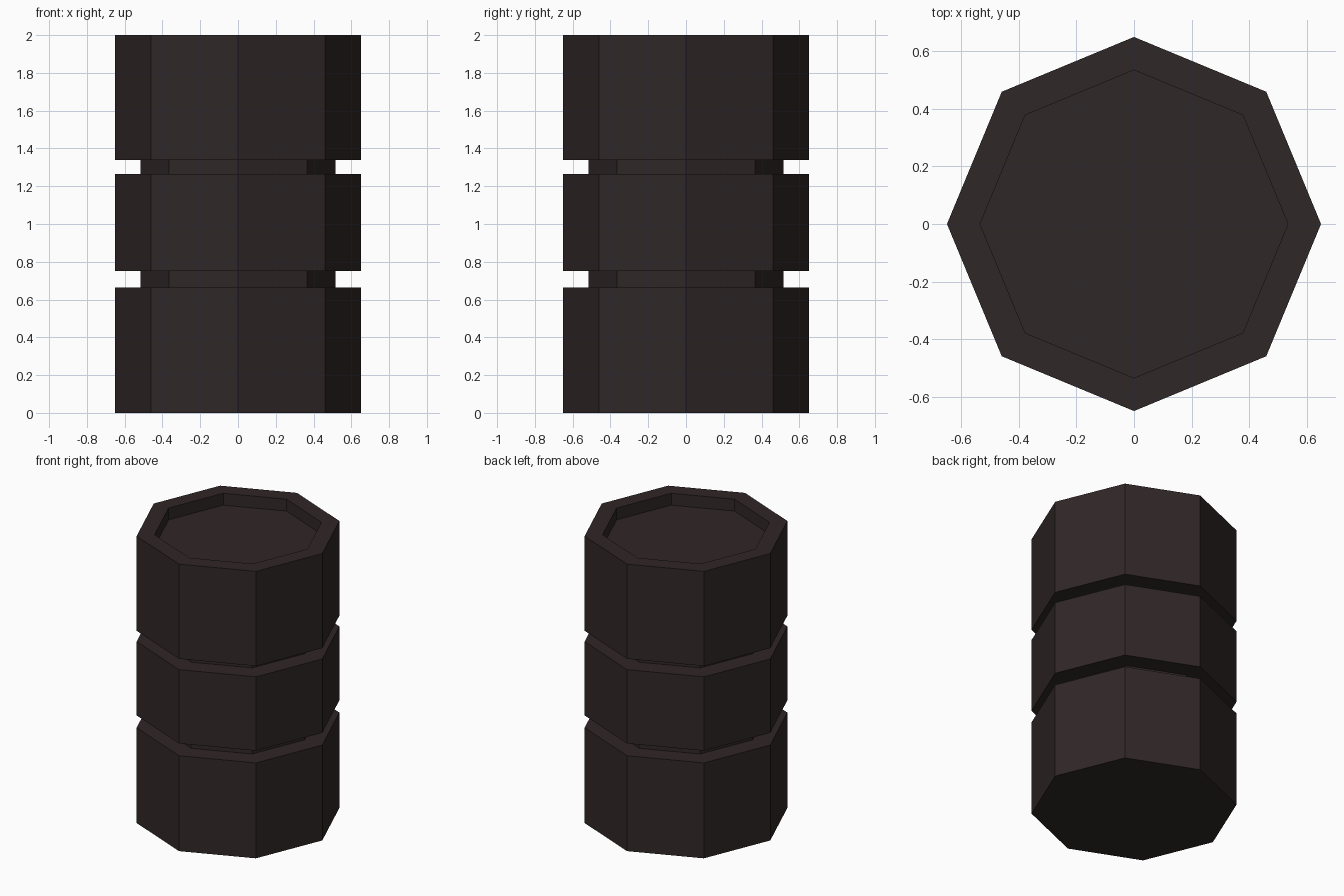
import bpy, bmesh, math

if "Cube" in bpy.data.objects:
    bpy.data.objects.remove(bpy.data.objects["Cube"])

SIDES = 8

# One dark brown colour for the whole barrel
dark = bpy.data.materials.new("dark brown")
dark.diffuse_color = (0.030, 0.020, 0.020, 1.0)
dark.use_nodes = True
dark.node_tree.nodes["Principled BSDF"].inputs["Base Color"].default_value = dark.diffuse_color


def lathe(name, profile, mat):
    """Revolve (radius, height) points into a flat-faced octagonal solid with capped ends."""
    bm = bmesh.new()
    rings = []
    for r, z in profile:
        rings.append([bm.verts.new((r * math.cos(a), r * math.sin(a), z))
                      for a in (i * math.tau / SIDES for i in range(SIDES))])
    for low, high in zip(rings, rings[1:]):
        for i in range(SIDES):
            j = (i + 1) % SIDES
            bm.faces.new((low[i], low[j], high[j], high[i]))
    bm.faces.new(rings[0][::-1])
    bm.faces.new(rings[-1])
    bmesh.ops.recalc_face_normals(bm, faces=bm.faces)
    me = bpy.data.meshes.new(name)
    bm.to_mesh(me)
    bm.free()
    me.materials.append(mat)
    ob = bpy.data.objects.new(name, me)
    bpy.context.collection.objects.link(ob)
    return ob


R, GROOVE, LID = 0.65, 0.515, 0.535
profile = [(R, 0.0)]
# Two grooves around the body
for z0, z1 in ((0.665, 0.75), (1.265, 1.34)):
    profile += [(R, z0), (GROOVE, z0), (GROOVE, z1), (R, z1)]
# Rim and sunken lid
profile += [(R, 2.0), (LID, 2.0), (LID, 1.917)]
lathe("barrel_body", profile, dark)
